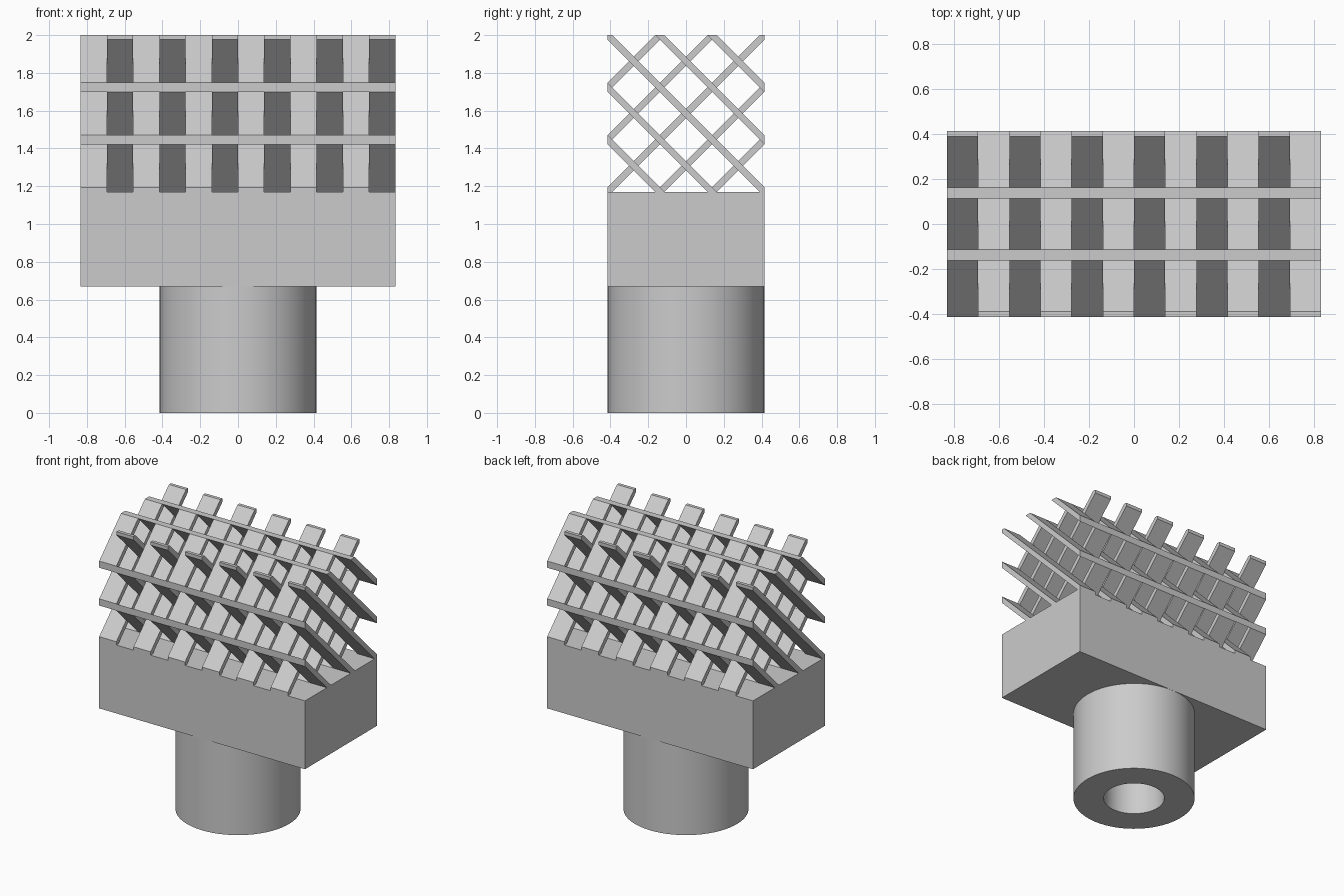
import bpy, bmesh, math
from mathutils import Vector

cube = bpy.data.objects.get("Cube")
if cube:
    bpy.data.objects.remove(cube)

HALF_X, HALF_Y = 0.833, 0.415
STEM_TOP, BLOCK_TOP = 0.67, 1.17
SPAN = 2 * HALF_Y             # side of the square lattice section
HALF_SLAT = 0.0245            # half the slat thickness along an axis
COLUMNS = 12
COL_W = 2 * HALF_X / COLUMNS

grey = bpy.data.materials.new("light grey")
grey.use_nodes = True
colour = (0.6, 0.6, 0.6, 1)
grey.diffuse_color = colour
grey.node_tree.nodes["Principled BSDF"].inputs["Base Color"].default_value = colour


def finish(bm, name):
    bmesh.ops.recalc_face_normals(bm, faces=bm.faces)
    mesh = bpy.data.meshes.new(name)
    bm.to_mesh(mesh)
    bm.free()
    mesh.materials.append(grey)
    obj = bpy.data.objects.new(name, mesh)
    bpy.context.collection.objects.link(obj)
    return obj


def slat_section(c):
    """Diagonal band u + v = c, trimmed to the square section."""
    h, s = HALF_SLAT, SPAN
    if abs(c - s) < 1e-4:
        return [(0, s), (0, s - h), (s - h, 0), (s, 0), (s, h), (h, s)]
    if c > s:
        return [(s - u, s - v) for u, v in slat_section(2 * s - c)]
    return [(0, c + h), (0, c - h), (c - h, 0), (c + h, 0)]


def slats(name, first_column, mirrored):
    bm = bmesh.new()
    for col in range(first_column, COLUMNS, 2):
        x = -HALF_X + col * COL_W
        for i in range(1, 6):
            section = slat_section(i * SPAN / 3)
            if mirrored:
                section = [(SPAN - u, v) for u, v in section]
            verts = [bm.verts.new((x, u - HALF_Y, v + BLOCK_TOP)) for u, v in section]
            face = bm.faces.new(verts)
            new = bmesh.ops.extrude_face_region(bm, geom=[face])["geom"]
            moved = [g for g in new if isinstance(g, bmesh.types.BMVert)]
            bmesh.ops.translate(bm, verts=moved, vec=(COL_W, 0, 0))
    return finish(bm, name)


# Crossed slats in alternating columns
slats("rising_slats", 0, True)
slats("falling_slats", 1, False)

# Solid block under the slats
bm = bmesh.new()
bmesh.ops.create_cube(bm, size=1)
bmesh.ops.scale(bm, verts=bm.verts, vec=(2 * HALF_X, SPAN, BLOCK_TOP - STEM_TOP))
bmesh.ops.translate(bm, verts=bm.verts, vec=(0, 0, (BLOCK_TOP + STEM_TOP) / 2))
finish(bm, "block")

# Hollow round stem
bm = bmesh.new()
inner, outer = HALF_Y / 2, HALF_Y
ring = [(inner, 0), (outer, 0), (outer, STEM_TOP), (inner, STEM_TOP)]
verts = [bm.verts.new((r, 0, z)) for r, z in ring]
edges = [bm.edges.new((verts[i], verts[(i + 1) % 4])) for i in range(4)]
bmesh.ops.spin(bm, geom=verts + edges, axis=Vector((0, 0, 1)), cent=Vector(),
               angle=math.tau, steps=64)
bmesh.ops.remove_doubles(bm, verts=bm.verts, dist=1e-4)
stem = finish(bm, "hollow_stem")
bpy.ops.object.select_all(action="DESELECT")
stem.select_set(True)
bpy.context.view_layer.objects.active = stem
bpy.ops.object.shade_smooth_by_angle(angle=math.radians(30))
